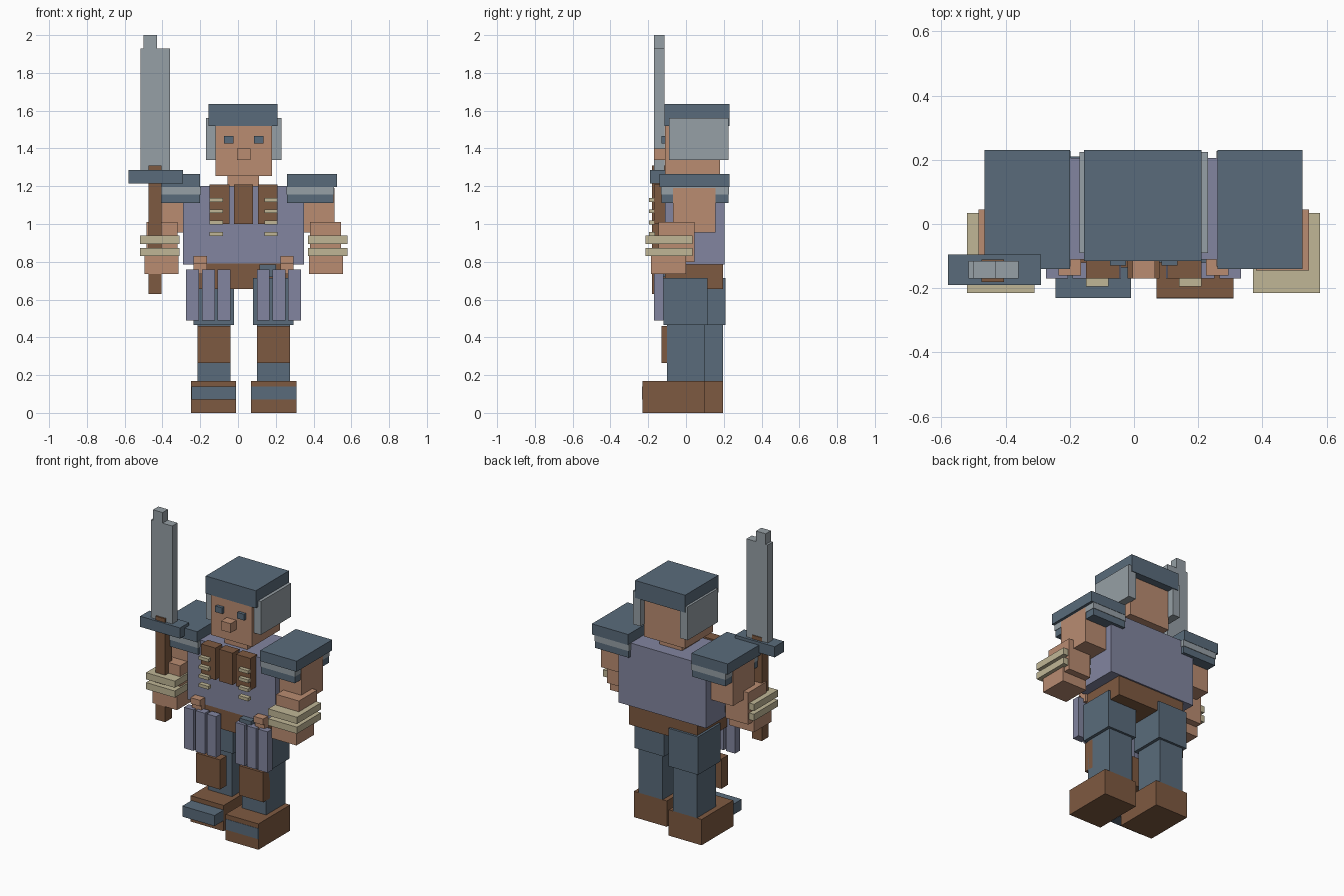
import bpy
import bmesh
from mathutils import Matrix, Vector

cube = bpy.data.objects.get("Cube")
if cube:
    bpy.data.objects.remove(cube, do_unlink=True)

CENTRE = 0.03   # the body's plane of symmetry
STRIDE = 0.095  # how far the right leg is set back


def material(name, red, green, blue):
    """Flat material from display values, stored as linear."""
    colour = [(c / 255) ** 2.2 for c in (red, green, blue)] + [1]
    mat = bpy.data.materials.new(name)
    mat.use_nodes = True
    mat.diffuse_color = colour
    shader = mat.node_tree.nodes["Principled BSDF"]
    shader.inputs["Base Color"].default_value = colour
    shader.inputs["Roughness"].default_value = 0.9
    return mat


STEEL_BLUE = material("steel_blue", 90, 107, 122)
GREY = material("light_grey_metal", 149, 158, 164)
SKIN = material("skin", 184, 139, 113)
PURPLE = material("dusty_purple_cloth", 129, 132, 158)
BROWN = material("brown_leather", 125, 90, 67)
TAN = material("pale_tan", 191, 181, 149)


def box(name, mat, x, y, z):
    """Box spanning the given (low, high) ranges."""
    size = Vector((x[1] - x[0], y[1] - y[0], z[1] - z[0]))
    middle = Vector((sum(x), sum(y), sum(z))) / 2
    bm = bmesh.new()
    bmesh.ops.create_cube(bm, size=1, matrix=Matrix.Diagonal(size).to_4x4())
    mesh = bpy.data.meshes.new(name)
    bm.to_mesh(mesh)
    bm.free()
    mesh.materials.append(mat)
    obj = bpy.data.objects.new(name, mesh)
    obj.location = middle
    bpy.context.collection.objects.link(obj)
    return obj


def pair(name, mat, x, y, z, back=0):
    """Left box plus its mirror on the right, optionally set back."""
    box("left_" + name, mat, x, y, z)
    mirrored = (2 * CENTRE - x[1], 2 * CENTRE - x[0])
    box("right_" + name, mat, mirrored, (y[0] + back, y[1] + back), z)


# Legs and feet
pair("boot", BROWN, (.07, .31), (-.23, .1), (0, .17), back=STRIDE)
pair("lower_leg", STEEL_BLUE, (.1, .275), (-.1, .1), (.17, .5), back=STRIDE)
pair("thigh", STEEL_BLUE, (.08, .295), (-.12, .115), (.465, .715), back=STRIDE)
pair("shin_guard", BROWN, (.1, .275), (-.13, -.06), (.265, .46))

# Toe caps: a thin plate on the left, a protruding block on the right
box("left_toe_cap", STEEL_BLUE, (.07, .31), (-.232, -.225), (.07, .14))
box("right_toe_cap", STEEL_BLUE, (-.245, -.01), (-.23, -.11), (.07, .14))

# Trunk
box("pelvis", BROWN, (-.22, .28), (-.11, .195), (.655, .79))
box("torso", PURPLE, (-.29, .35), (-.11, .205), (.785, 1.2))
box("belt_pouch", STEEL_BLUE, (.115, .2), (-.15, -.1), (.72, .785))

# Hanging slats over the thighs, with their fasteners
for i in range(3):
    low = .1 + i * .083
    pair("skirt_slat_%d" % i, PURPLE, (low, low + .068), (-.17, -.12), (.49, .76))
pair("slat_clasp", SKIN, (.225, .295), (-.16, -.1), (.79, .83))
pair("slat_clasp_base", SKIN, (.225, .295), (-.145, -.1), (.735, .79))

# Chest straps and cartridge rungs
box("centre_chest_strap", BROWN, (-.02, .08), (-.17, -.1), (1, 1.21))
pair("chest_strap", BROWN, (.105, .21), (-.17, -.1), (1, 1.21))
for i in range(4):
    low = .937 + i * .06
    pair("chest_rung_%d" % i, TAN, (.14, .21), (-.195, -.165), (low, low + .021))

# Head
box("neck", SKIN, (-.055, .11), (-.06, .12), (1.19, 1.26))
box("head", SKIN, (-.12, .18), (-.11, .18), (1.255, 1.56))
box("nose", SKIN, (-.005, .065), (-.17, -.1), (1.34, 1.4))
pair("eye", STEEL_BLUE, (.085, .135), (-.13, -.1), (1.425, 1.465))
box("cap", STEEL_BLUE, (-.155, .21), (-.115, .23), (1.52, 1.635))
pair("ear_flap", GREY, (.175, .23), (-.09, .225), (1.34, 1.56))

# Shoulders
pair("shoulder_plate", STEEL_BLUE, (.26, .525), (-.14, .23), (1.195, 1.265))
pair("shoulder_band", GREY, (.257, .508), (-.133, .228), (1.155, 1.197))
pair("shoulder_rim", STEEL_BLUE, (.26, .505), (-.13, .225), (1.11, 1.156))

# Arms
pair("upper_arm", SKIN, (.345, .51), (-.07, .155), (.955, 1.19))
pair("forearm", SKIN, (.38, .545), (-.145, .045), (.8, 1.01))
pair("hand", SKIN, (.375, .555), (-.185, 0), (.735, .835))
for i in range(2):
    low = .83 + i * .065
    pair("bracelet_%d" % i, TAN, (.37, .58), (-.215, .035), (low, low + .044))

# Sword held upright in the right hand
box("sword_grip", BROWN, (-.475, -.405), (-.18, -.11), (.63, 1.31))
box("sword_guard", STEEL_BLUE, (-.58, -.29), (-.19, -.095), (1.215, 1.285))
box("sword_blade", GREY, (-.515, -.36), (-.17, -.115), (1.28, 1.93))
box("sword_tip", GREY, (-.5, -.43), (-.17, -.115), (1.93, 2))
